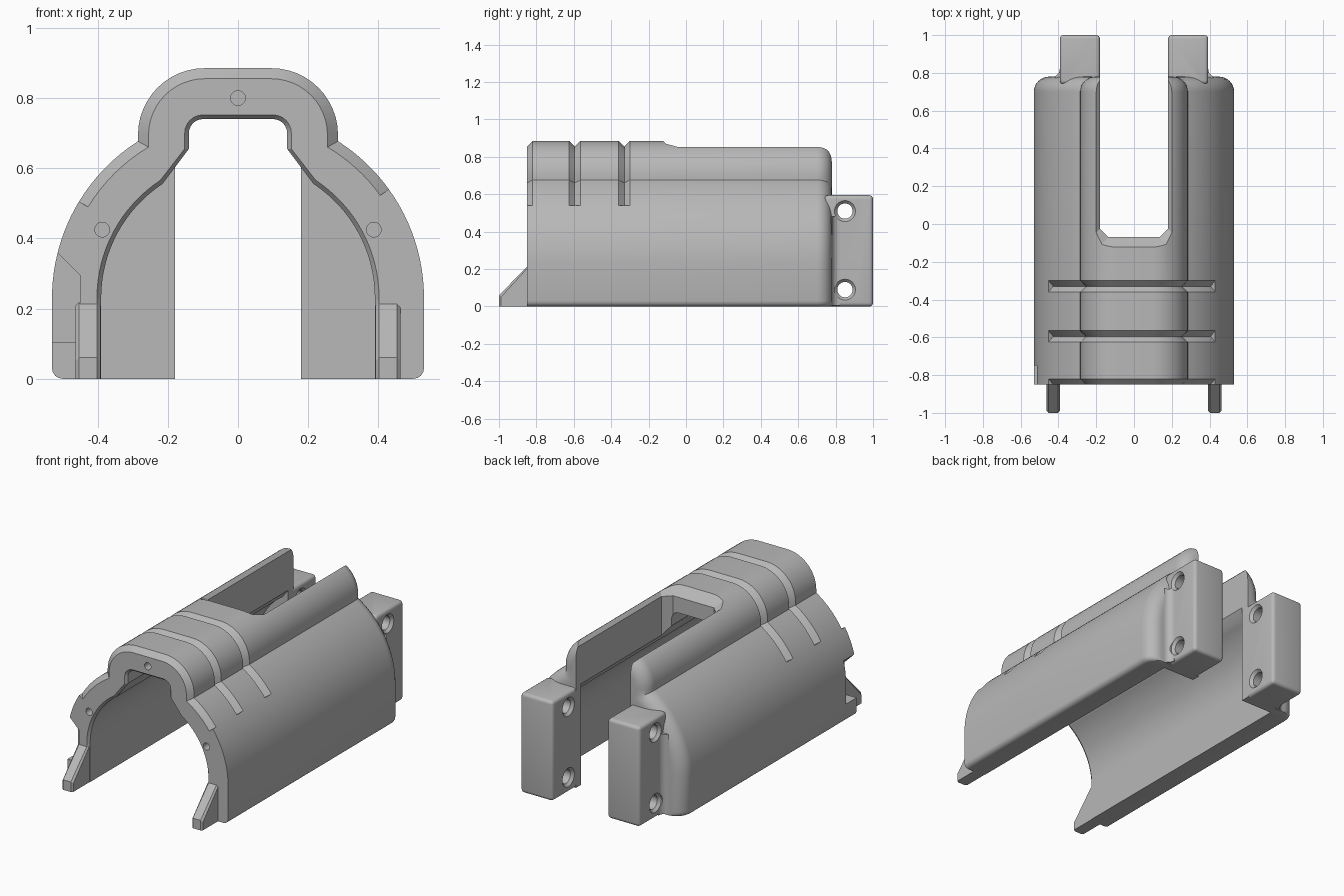
import bpy, bmesh
from math import sin, cos, acos, pi
from mathutils import Vector

start = bpy.data.objects.get("Cube")
if start:
    bpy.data.objects.remove(start, do_unlink=True)

grey = bpy.data.materials.new("plain_grey")
grey.use_nodes = True
grey.diffuse_color = (0.48, 0.48, 0.48, 1)
grey.node_tree.nodes["Principled BSDF"].inputs["Base Color"].default_value = (0.48, 0.48, 0.48, 1)


def finish(name, bm):
    bmesh.ops.remove_doubles(bm, verts=bm.verts, dist=0.0002)
    bmesh.ops.recalc_face_normals(bm, faces=bm.faces)
    mesh = bpy.data.meshes.new(name)
    bm.to_mesh(mesh)
    bm.free()
    mesh.materials.append(grey)
    obj = bpy.data.objects.new(name, mesh)
    bpy.context.collection.objects.link(obj)
    return obj


def loft(name, rings):
    """Closed solid through rings of equal point count."""
    bm = bmesh.new()
    loops = [[bm.verts.new(p) for p in ring] for ring in rings]
    n = len(loops[0])
    for a, b in zip(loops, loops[1:]):
        for i in range(n):
            j = (i + 1) % n
            bm.faces.new((a[i], a[j], b[j], b[i]))
    bm.faces.new(loops[0])
    bm.faces.new(loops[-1])
    return finish(name, bm)


def spindle(name, origin, axis, stations, n=24):
    """Round solid with (position, radius) stations along an axis."""
    axis = Vector(axis)
    u = axis.orthogonal().normalized()
    v = axis.cross(u)
    ring = lambda s, r: [Vector(origin) + axis * s + r * (u * cos(2 * pi * i / n) + v * sin(2 * pi * i / n))
                         for i in range(n)]
    return loft(name, [ring(s, r) for s, r in stations])


def rounded_box(name, lo, hi, radius, segments=4):
    lo, hi = Vector(lo), Vector(hi)
    bm = bmesh.new()
    bmesh.ops.create_cube(bm, size=1)
    for vert in bm.verts:
        vert.co = (lo + hi) / 2 + vert.co * (hi - lo)
    bmesh.ops.bevel(bm, geom=bm.edges[:], offset=radius, segments=segments,
                    profile=0.5, affect='EDGES')
    return finish(name, bm)


def combine(target, tool, operation):
    mod = target.modifiers.new(operation.lower(), 'BOOLEAN')
    mod.operation, mod.object, mod.solver = operation, tool, 'EXACT'
    bpy.context.view_layer.objects.active = target
    bpy.ops.object.modifier_apply(modifier=mod.name)
    bpy.data.objects.remove(tool, do_unlink=True)


def arc(cx, cz, r, a, b, n):
    return [(cx + r * cos(a + (b - a) * i / n), cz + r * sin(a + (b - a) * i / n)) for i in range(n + 1)]


SPRING = 0.23  # height where the side arcs begin


def outer_half(d, low, limit):
    """Outer half profile; d insets the part above the limit angle, low the rest."""
    join = acos((0.285 - d) / (0.53 - d))
    return (arc(0.50 - low, 0.03, 0.03, -pi / 2, 0, 4)
            + arc(0, SPRING, 0.53 - low, 0, limit, 12)
            + arc(0, SPRING, 0.53 - d, limit, join, 8)
            + arc(0.095, 0.695, 0.19 - d, 0, pi / 2, 12))


def inner_half(g):
    return ([(0.39 + g, -0.2)] + arc(0, SPRING, 0.39 + g, 0, 0.987, 16)
            + [(0.14 + g, 0.655)] + arc(0.1, 0.7, 0.04 + g, 0, pi / 2, 6))


def section(y, right, left):
    return [(x, y, z) for x, z in right] + [(-x, y, z) for x, z in reversed(left)]


# Shell: front chamfer, two V grooves, rounded rear edge
stations = [(-0.85, 0.03, 0), (-0.82, 0, 0)]
for mid in (-0.595, -0.33):
    stations += [(mid - 0.03, 0, 0), (mid, 0.03, 0), (mid + 0.03, 0, 0)]
for i in range(9):
    t = i / 8 * pi / 2
    inset = 0.08 * (1 - cos(t))
    stations.append((0.70 + 0.08 * sin(t), inset, inset))
shell = loft("shell", [section(y, outer_half(d, low, 0.625), outer_half(d, low, 0.546))
                       for y, d, low in stations])

# Hollow channel, stopping at the rear wall
combine(shell, loft("channel_cutter", [section(y, inner_half(g), inner_half(g)) for y, g in
                                       ((-0.9, 0.012), (-0.85, 0.012), (-0.835, 0), (0.73, 0))]), 'DIFFERENCE')


# Top slot with chamfered rim, open at the rear
def slot_ring(z, e):
    w, y, c = 0.18 + e, -0.07 - e, 0.045
    return [(-w, 1.2, z), (-w, y + c, z), (c - w, y, z), (w - c, y, z), (w, y + c, z), (w, 1.2, z)]


combine(shell, loft("slot_cutter", [slot_ring(-0.1, 0), slot_ring(0.833, 0), slot_ring(0.95, 0.117)]),
        'DIFFERENCE')

# Side notch at the front of one wall
notch = [(-0.6, 0.445), (-0.45, 0.295), (-0.45, 0.105), (-0.6, 0.105)]
combine(shell, loft("notch_cutter", [[(x, y, z) for x, z in notch] for y in (-0.95, -0.75)]), 'DIFFERENCE')

# Pin holes in the front face
for x, z in ((0, 0.80), (0.387, 0.425), (-0.387, 0.425)):
    combine(shell, spindle("pin_cutter", (x, -0.9, z), (0, 1, 0), ((0, 0.021), (0.16, 0.021))), 'DIFFERENCE')

for side in (-1, 1):
    # Rear mounting block, its corner fillet and the front foot
    xs = sorted((side * 0.18, side * 0.393))
    combine(shell, rounded_box("block", (xs[0], 0.74, 0), (xs[1], 1.0, 0.595), 0.02), 'UNION')
    plan = [(side * 0.37, 0.76)] + [(side * x, y) for x, y in arc(0.433, 0.82, 0.04, -pi / 2, -pi, 6)]
    plan.append((side * 0.37, 0.82))
    combine(shell, loft("block_fillet", [[(x, y, z) for x, y in plan] for z in (0.005, 0.48)]), 'UNION')
    foot = [(-0.84, 0.0), (-1.0, 0.0), (-1.0, 0.06), (-0.845, 0.218), (-0.84, 0.218)]
    wedge = lambda x, c: [(side * x, max(y, -1 + c), max(z - c, 0)) for y, z in foot]
    combine(shell, loft("foot", [wedge(0.392, 0.01), wedge(0.402, 0), wedge(0.453, 0), wedge(0.463, 0.01)]),
            'UNION')

# Countersunk screw holes through both blocks
half = [(0.18, 0.056), (0.196, 0.041), (0.377, 0.041), (0.393, 0.056), (0.6, 0.056)]
for z in (0.51, 0.09):
    combine(shell, spindle("screw_cutter", (0, 0.85, z), (1, 0, 0),
                           [(-s, r) for s, r in reversed(half)] + half, 32), 'DIFFERENCE')

bpy.ops.object.select_all(action='DESELECT')
shell.select_set(True)
bpy.context.view_layer.objects.active = shell
bpy.ops.object.shade_smooth_by_angle(angle=0.5)
